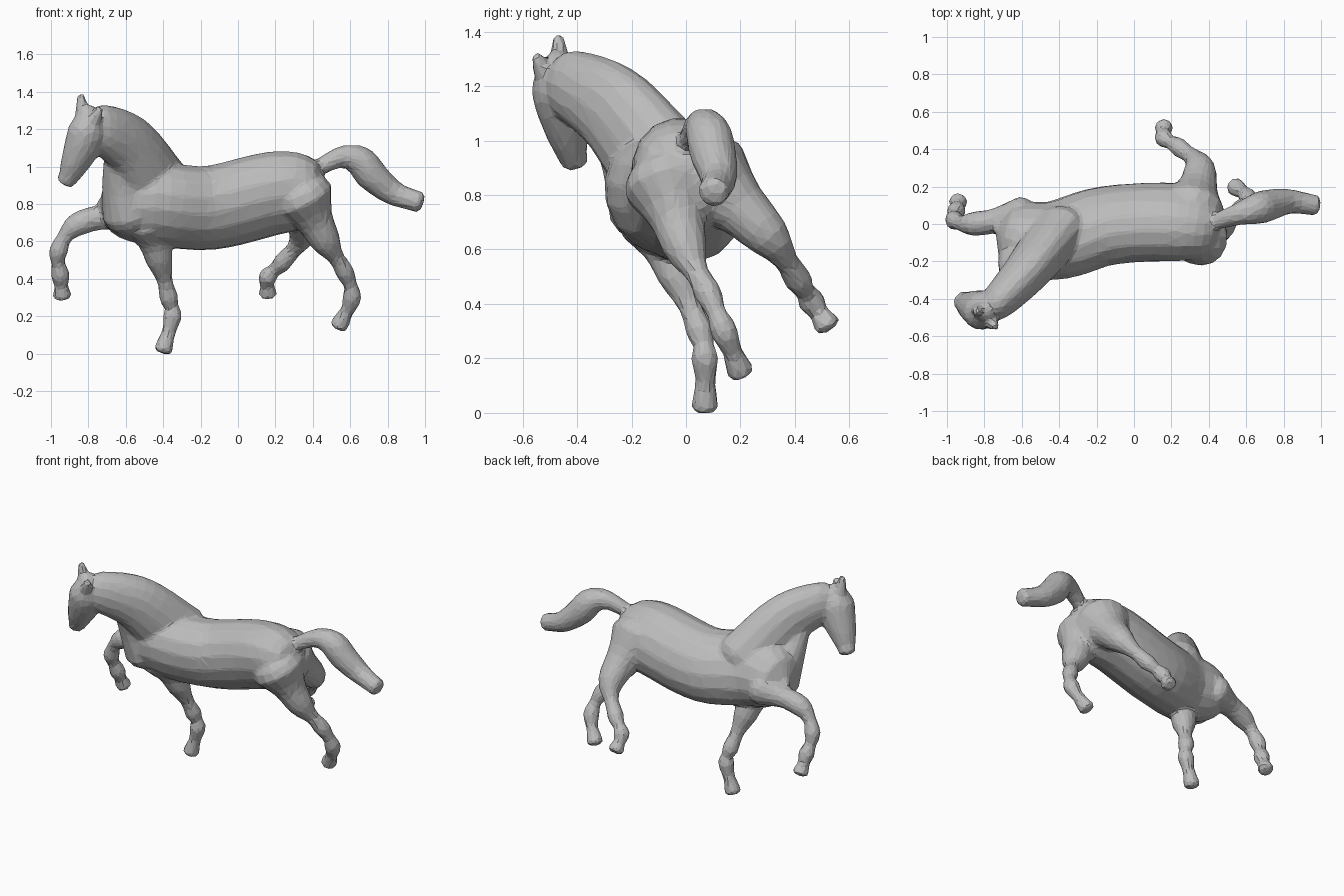
import bpy, bmesh, math
from mathutils import Vector

cube = bpy.data.objects.get("Cube")
if cube:
    bpy.data.objects.remove(cube, do_unlink=True)

GREY = (0.5, 0.5, 0.5, 1)
clay = bpy.data.materials.new("clay_grey")
clay.use_nodes = True
clay.diffuse_color = GREY
clay.node_tree.nodes["Principled BSDF"].inputs["Base Color"].default_value = GREY

SIDES = 16
STEPS = 6
body = bmesh.new()


def smooth_path(keys):
    """Evenly stepped curve running through every key point."""
    keys = [Vector(key) for key in keys]
    before = 2 * keys[0] - keys[1]
    after = 2 * keys[-1] - keys[-2]
    padded = [before] + keys + [after]
    path = []
    for start, p, q, end in zip(padded, padded[1:], padded[2:], padded[3:]):
        leave, arrive = (q - start) / 2, (end - p) / 2
        for step in range(STEPS):
            t = step / STEPS
            ease = t * t * (3 - 2 * t)
            path.append(p.lerp(q, ease) + leave * t * (1 - t) ** 2 - arrive * t * t * (1 - t))
    return path + [keys[-1]]


def add_limb(keys, width, depth_ratio=1, side=(0, 1, 0)):
    """Closed elliptical tube with domed ends; width(t) is the radius towards side."""
    path = smooth_path(keys)
    last = len(path) - 1
    stations = []
    for i, centre in enumerate(path):
        along = (path[min(i + 1, last)] - path[max(i - 1, 0)]).normalized()
        stations.append((centre, along, width(i / last)))
    # Deep dome where the limb is rooted, shallow dome at its tip
    root, root_along, root_radius = stations[0]
    tip, tip_along, tip_radius = stations[-1]
    for angle in (math.radians(a) for a in (25, 50, 75)):
        rise, shrink = math.sin(angle), math.cos(angle)
        stations.insert(0, (root - root_along * root_radius * rise * 0.8, root_along, root_radius * shrink))
        stations.append((tip + tip_along * tip_radius * rise * 0.4, tip_along, tip_radius * shrink))
    rings = []
    for centre, along, radius in stations:
        across = Vector(side)
        across = (across - along * across.dot(along)).normalized()
        deep = along.cross(across) * depth_ratio
        ring = []
        for k in range(SIDES):
            angle = math.tau * k / SIDES
            ring.append(body.verts.new(centre + radius * (across * math.cos(angle) + deep * math.sin(angle))))
        rings.append(ring)
    for ring, following in zip(rings, rings[1:]):
        for k in range(SIDES):
            body.faces.new((ring[k - 1], ring[k], following[k], following[k - 1]))
    body.faces.new(reversed(rings[0]))
    body.faces.new(rings[-1])


def add_leg(root_radius, keys):
    """Leg thinning from a muscular root to a slender shank, swelling at each joint and the hoof."""
    shank = 0.044
    def width(t):
        muscle = max(0, 1 - 2 * t) ** 2
        joint = 0.007 * math.cos(4 * math.tau * t)
        return shank + (root_radius - shank) * muscle + joint
    add_limb(keys, width)


# Torso: barrel with rounded ends, leaning into the turn
lean = math.radians(33)
add_limb([(-.73, -.02, .8), (-.45, -.09, .8), (-.15, -.01, .78), (.2, .01, .86), (.48, -.03, .88)],
         lambda t: 0.03 + 0.175 * math.sqrt(1 - abs(2 * t - 1) ** 5),
         depth_ratio=1.15, side=(0, math.cos(lean), math.sin(lean)))

# Arched neck, turned towards the near side
turned = (1, -1, 0)
add_limb([(-.42, -.06, .86), (-.57, -.25, 1.1), (-.72, -.41, 1.2), (-.78, -.45, 1.22)],
         lambda t: 0.15 - 0.08 * t, depth_ratio=1.4, side=turned)

# Chest filling the front of the neck
add_limb([(-.58, -.14, .76), (-.62, -.2, .9), (-.65, -.28, 1.05)], lambda t: 0.15 - 0.08 * t)

# Head: fullest at the cheek, narrow at the muzzle
add_limb([(-.8, -.47, 1.29), (-.81, -.46, 1.17), (-.88, -.43, 1), (-.92, -.41, .92)],
         lambda t: 0.05 + 0.05 * math.sin(math.pi * t ** 0.6) ** 2, depth_ratio=1.1, side=turned)

# Jaw
add_limb([(-.77, -.42, 1.13), (-.87, -.41, .98)], lambda t: 0.065 - 0.02 * t, side=turned)

# Ears
for base, tip in (((-.83, -.46, 1.27), (-.84, -.47, 1.38)), ((-.77, -.52, 1.25), (-.74, -.55, 1.31))):
    add_limb([base, tip], lambda t: 0.042 - 0.02 * t, side=turned)

# Raised far foreleg
add_leg(0.1, [(-.6, .04, .76), (-.86, 0, .69), (-.96, .02, .55), (-.95, .07, .42), (-.94, .12, .31)])

# Planted near foreleg
add_leg(0.13, [(-.48, -.11, .7), (-.42, -.03, .5), (-.37, .05, .3), (-.35, .07, .2), (-.4, .07, .02)])

# Far hind leg, swung forward
add_leg(0.17, [(.31, .08, .86), (.35, .3, .65), (.24, .41, .49), (.16, .46, .41), (.16, .52, .32)])

# Near hind leg, pushing off
add_leg(0.16, [(.35, -.06, .83), (.47, 0, .6), (.57, .08, .44), (.61, .14, .3), (.54, .2, .15)])

# Tail, fullest in the middle and flared at the end
add_limb([(.4, 0, .98), (.55, .05, 1.05), (.65, .08, 1.03), (.72, .1, .95), (.83, .12, .86), (.97, .1, .81)],
         lambda t: 0.043 + 0.037 * math.sin(math.pi * t) ** 2 + 0.014 * t)

mesh = bpy.data.meshes.new("horse_body")
bmesh.ops.recalc_face_normals(body, faces=body.faces)
body.to_mesh(mesh)
body.free()
mesh.materials.append(clay)
horse = bpy.data.objects.new("horse_body", mesh)
bpy.context.collection.objects.link(horse)

# Fuse the parts into one skin, soften the joins, then facet it
fuse = horse.modifiers.new("fuse", 'REMESH')
fuse.mode = 'VOXEL'
fuse.voxel_size = 0.011
soften = horse.modifiers.new("soften", 'SMOOTH')
soften.factor = 0.5
soften.iterations = 10
facet = horse.modifiers.new("facet", 'DECIMATE')
facet.ratio = 0.05
